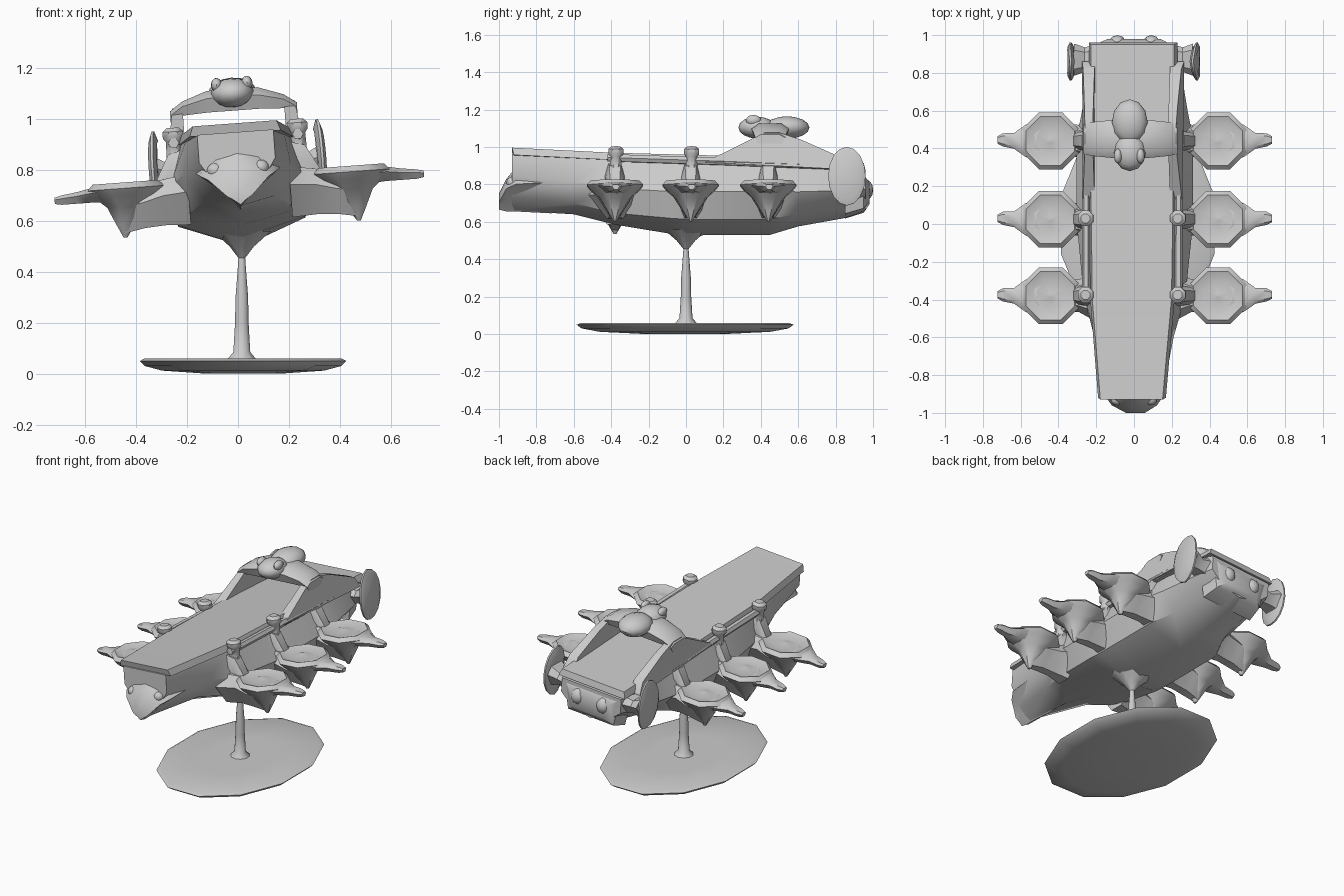
import bpy, bmesh, math
from mathutils import Matrix, Vector

if "Cube" in bpy.data.objects:
    bpy.data.objects.remove(bpy.data.objects["Cube"])

# the whole ship is rolled slightly on its stand
PIVOT = Vector((0, 0, 0.8))
ROLL = (Matrix.Translation(PIVOT) @ Matrix.Rotation(math.radians(-4.2), 4, 'Y')
        @ Matrix.Translation(-PIVOT))


def finish(name, bm, ship=True):
    bmesh.ops.recalc_face_normals(bm, faces=bm.faces)
    if ship:
        bm.transform(ROLL)
    me = bpy.data.meshes.new(name)
    bm.to_mesh(me)
    bm.free()
    ob = bpy.data.objects.new(name, me)
    bpy.context.collection.objects.link(ob)
    return ob


def loft(name, rings, ship=True):
    """Skin a list of equal-length point rings and cap both ends."""
    bm = bmesh.new()
    rows = [[bm.verts.new(p) for p in r] for r in rings]
    n = len(rows[0])
    for a, b in zip(rows, rows[1:]):
        for i in range(n):
            j = (i + 1) % n
            bm.faces.new((a[i], a[j], b[j], b[i]))
    bm.faces.new(rows[0])
    bm.faces.new(rows[-1])
    return finish(name, bm, ship)


def turned(name, c, profile, sides=8, sy=1.0, ship=True):
    """Rings of (radius, z, x shift) around a vertical axis."""
    rings = []
    for r, z, dx in profile:
        rings.append([(c[0] + dx + r * math.cos(math.tau * (k + .5) / sides),
                       c[1] + r * sy * math.sin(math.tau * (k + .5) / sides), z)
                      for k in range(sides)])
    return loft(name, rings, ship)


def blob(name, c, size):
    bm = bmesh.new()
    bmesh.ops.create_uvsphere(bm, u_segments=12, v_segments=8, radius=1)
    bm.transform(Matrix.Translation(c) @ Matrix.Diagonal((*size, 1)))
    return finish(name, bm)


def x_loft(name, s, rows, narrow=.5):
    """Loft along x: rows of (x, y centre, half width, bottom z, top z)."""
    rings = []
    for x, y, w, b, t in rows:
        m = b + (t - b) * .65
        rings.append([(s * x, y - w, m), (s * x, y - w * .6, t), (s * x, y + w * .6, t),
                      (s * x, y + w, m), (s * x, y + w * narrow, b), (s * x, y - w * narrow, b)])
    return loft(name, rings)


# hull: (y, deck w, deck z, side w, side z, low w, low z, keel z)
hull = [(-.93, .15, .95, .15, .84, .08, .73, .66), (-.6, .19, .945, .21, .80, .14, .69, .64),
        (-.38, .21, .935, .27, .76, .22, .63, .585), (-.08, .22, .92, .30, .74, .25, .60, .535),
        (0, .22, .92, .31, .74, .25, .595, .50), (.10, .22, .915, .31, .74, .25, .595, .53),
        (.45, .22, .90, .31, .74, .25, .595, .53), (.6, .22, .89, .28, .74, .19, .63, .575),
        (.85, .22, .88, .24, .75, .15, .66, .62), (.96, .21, .85, .21, .76, .13, .69, .66)]
loft("hull", [[(-dw, y, dz), (-sw, y, sz), (-lw, y, lz), (0, y, kz), (lw, y, lz), (sw, y, sz), (dw, y, dz)]
              for y, dw, dz, sw, sz, lw, lz, kz in hull])

# overhanging deck plate
loft("deck", [[(-w, y, z), (w, y, z), (w + .015, y + .01, z - .04), (-w - .015, y + .01, z - .04)]
              for y, w, z in [(-.93, .165, .985), (-.4, .21, .955), (.3, .22, .935), (.95, .22, .90)]])

# prow head with a pointed chin
loft("prow_head", [[(-w * .6, y, t), (-w, y, m), (-w * .45, y, (m + b) / 2), (0, y, b),
                    (w * .45, y, (m + b) / 2), (w, y, m), (w * .6, y, t), (0, y, t + .02)]
                   for y, w, t, m, b in [(-.72, .17, .9, .8, .645), (-.91, .155, .87, .79, .655),
                                         (-.96, .12, .81, .77, .655), (-1.0, .05, .73, .70, .665)]])

# tail block
loft("tail_block", [[(-w, y, t), (w, y, t), (w * .8, y, b), (-w * .8, y, b)]
                    for y, w, t, b in [(.85, .22, .86, .63), (.95, .2, .84, .66), (.98, .14, .80, .70)]])

# bridge beam across the deck
x_loft("bridge_beam", 1, [(-.25, .45, .08, 1.0, 1.05), (-.2, .45, .09, 1.03, 1.085), (-.1, .45, .10, 1.035, 1.12),
                          (.1, .45, .10, 1.035, 1.12), (.2, .45, .09, 1.03, 1.085), (.25, .45, .08, 1.0, 1.05)], .8)
blob("bridge_cabin_front", (0, .38, 1.105), (.085, .10, .058))
blob("bridge_cabin_rear", (0, .54, 1.105), (.095, .12, .06))

for s, side in ((-1, "left"), (1, "right")):
    # prow eyes and rear thrusters
    blob(side + "_prow_eye", (s * .09, -.93, .805), (.032, .03, .03))
    blob(side + "_thruster", (s * .09, .945, .77), (.05, .055, .055))
    blob(side + "_cabin_knob", (s * .06, .36, 1.14), (.022, .04, .028))

    # bridge pylon: sloped triangular wall
    outline = [(.1, .90), (.36, 1.03), (.42, 1.06), (.5, 1.06), (.62, 1.02), (.82, .93), (.86, .86)]
    loft(side + "_bridge_pylon", [[(s * (x + k * (z - .9)), y, z) for y, z in outline]
                                  for x, k in ((.20, .0), (.265, -.15))])

    # side rail
    loft(side + "_rail", [[(s * .245 + .022 * math.cos(a), y, z + .022 * math.sin(a))
                           for a in (math.tau * k / 6 for k in range(6))]
                          for y, z in ((-.42, .925), (.2, .905), (.82, .88))])

    # tail fin and its arm
    fin = []
    for x, r in ((.305, .75), (.318, 1.0), (.328, 1.0), (.338, .8)):
        fin.append([(s * (x + .012 * abs(math.cos(a))), .86 + .1 * r * math.cos(a), .82 + .157 * r * math.sin(a))
                    for a in (math.tau * k / 16 for k in range(16))])
    loft(side + "_tail_fin", fin)
    x_loft(side + "_tail_fin_arm", s, [(.18, .87, .09, .74, .86), (.26, .87, .065, .76, .84), (.315, .87, .085, .75, .87)])

    for i, y in enumerate((-.38, .025, .44)):
        tag = f"{side}_{i + 1}"
        # mushroom-capped post on the rail (the rear one is replaced by the pylon)
        if i < 2:
            turned("post_" + tag, (s * .245, y + .005),
                   [(.045, .83, 0), (.034, .87, 0), (.032, .93, 0), (.044, .945, 0), (.044, .97, 0), (.026, .985, 0)])
        # buttress between post and arm
        x_loft("buttress_" + tag, s, [(.20, y, .06, .70, .90), (.27, y, .05, .70, .88), (.33, y, .04, .70, .77)])
        # arm from hull tapering into the pod's spike
        x_loft("arm_" + tag, s, [(.2, y, .14, .60, .80), (.3, y, .085, .605, .785),
                                 (.38, y, .09, .60, .755), (.46, y, .06, .585, .74)], .3)
        # pod: dished disc over a downward spike
        turned("pod_" + tag, (s * .445, y),
               [(.008, .568, s * .015), (.04, .62, s * .01), (.085, .69, 0), (.14, .735, 0), (.163, .762, 0),
                (.14, .785, 0), (.085, .765, 0), (.01, .785, 0)], 8)
        # outer beak of the pod
        x_loft("pod_beak_" + tag, s, [(.5, y, .11, .71, .765), (.58, y, .085, .715, .772), (.64, y, .042, .715, .76),
                                      (.70, y + .005, .035, .715, .752), (.728, y + .005, .02, .72, .745)])

# stand: pole and thin dished base
turned("stand_pole", (.015, 0), [(.07, .045, 0), (.035, .085, 0), (.028, .2, 0), (.026, .3, 0), (.018, .4, 0),
                                 (.014, .455, 0), (.05, .50, 0), (.12, .56, 0)], 10, 1.0, False)
turned("stand_base", (.02, -.005), [(.15, 0, 0), (.33, .012, 0), (.40, .03, 0), (.42, .05, 0), (.40, .06, 0),
                                    (.2, .058, 0), (.05, .06, 0)], 12, 1.43, False)

# smooth shading with crisp edges
for ob in bpy.context.collection.objects:
    ob.select_set(True)
    bpy.context.view_layer.objects.active = ob
bpy.ops.object.shade_smooth_by_angle(angle=math.radians(40))
